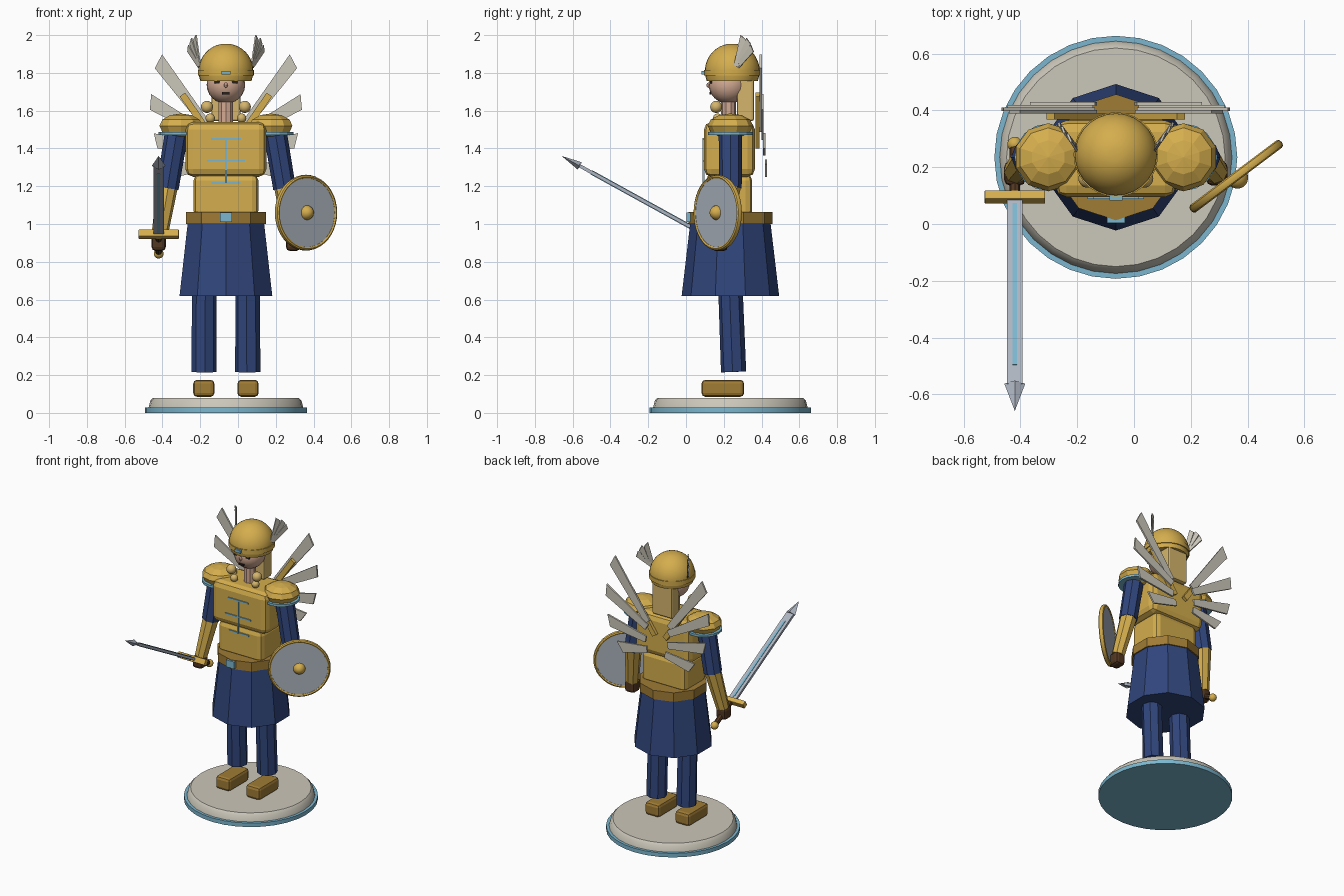
import bpy, bmesh, math
from mathutils import Vector, Matrix

if "Cube" in bpy.data.objects:
    bpy.data.objects.remove(bpy.data.objects["Cube"])

CX, CY = -0.064, 0.235  # figure axis; x values below are measured from it


def material(name, r, g, b):
    m = bpy.data.materials.new(name)
    m.use_nodes = True
    m.diffuse_color = (r, g, b, 1)
    m.node_tree.nodes["Principled BSDF"].inputs["Base Color"].default_value = (r, g, b, 1)
    return m


GOLD = material("gold", .66, .42, .075)
BRONZE = material("dark gold", .35, .2, .035)
NAVY = material("navy cloth", .03, .06, .2)
SKY = material("pale blue trim", .2, .47, .62)
STONE = material("pale stone", .6, .57, .49)
STEEL = material("steel", .42, .46, .53)
SKIN = material("skin", .65, .4, .29)
HAIR = material("blond hair", .66, .46, .15)
LEATHER = material("brown leather", .085, .038, .015)
DARK = material("dark features", .02, .014, .012)


def finish(name, bm, mat, matrix, smooth=False, bevel=0):
    bmesh.ops.recalc_face_normals(bm, faces=bm.faces)
    mesh = bpy.data.meshes.new(name)
    bm.to_mesh(mesh)
    bm.free()
    mesh.materials.append(mat)
    obj = bpy.data.objects.new(name, mesh)
    bpy.context.collection.objects.link(obj)
    obj.matrix_world = Matrix.Translation((CX, 0, 0)) @ matrix
    if bevel:
        mod = obj.modifiers.new("soft edges", 'BEVEL')
        mod.width, mod.segments = bevel, 2
    if smooth:
        bpy.ops.object.select_all(action='DESELECT')
        obj.select_set(True)
        bpy.context.view_layer.objects.active = obj
        bpy.ops.object.shade_smooth_by_angle(angle=math.radians(35))
    return obj


def frame(center, axis=(0, 0, 1)):
    """Matrix whose local z runs along the axis."""
    axis = Vector(axis)
    if axis.x == axis.y == 0:
        return Matrix.Translation(center)
    return Matrix.Translation(center) @ axis.to_track_quat('Z', 'Y').to_matrix().to_4x4()


def lathe(name, profile, sides, mat, matrix, smooth=False):
    """Turn (radius, height) points around local z."""
    bm = bmesh.new()
    verts = [bm.verts.new((0, r, z)) for r, z in profile]
    edges = [bm.edges.new(pair) for pair in zip(verts, verts[1:])]
    bmesh.ops.spin(bm, geom=verts + edges, cent=(0, 0, 0), axis=(0, 0, 1),
                   angle=math.tau, steps=sides)
    bmesh.ops.remove_doubles(bm, verts=bm.verts, dist=1e-5)
    return finish(name, bm, mat, matrix, smooth)


def drum(name, r0, r1, z0, z1, sides, mat, matrix, smooth=False):
    return lathe(name, [(0, z0), (r0, z0), (r1, z1), (0, z1)], sides, mat, matrix, smooth)


def limb(name, p, q, r0, r1, mat, sides=8):
    d = Vector(q) - Vector(p)
    return drum(name, r0, r1, 0, d.length, sides, mat, frame(p, d))


def ball(name, center, size, mat, seg=20, rings=12, smooth=True):
    bm = bmesh.new()
    bmesh.ops.create_uvsphere(bm, u_segments=seg, v_segments=rings, radius=1)
    return finish(name, bm, mat, Matrix.Translation(center) @ Matrix.Diagonal((*size, 1)), smooth)


def box(name, center, size, mat, bevel=0, matrix=Matrix()):
    bm = bmesh.new()
    bmesh.ops.create_cube(bm, size=1)
    bmesh.ops.scale(bm, vec=size, verts=bm.verts)
    return finish(name, bm, mat, matrix @ Matrix.Translation(center), bevel=bevel)


def feather(name, p, q, normal, width, thick, mat, taper=.6, slant=.035):
    """Flat slat from p to q, narrower at the root, with a slanted tip."""
    d = Vector(q) - Vector(p)
    length, d = d.length, d.normalized()
    n = Vector(normal)
    n = (n - d * n.dot(d)).normalized()
    u = n.cross(d)
    if u.z < 0:
        u = -u
    w = width / 2
    outline = [(0, -w * taper), (length - slant, -w), (length, w), (0, w * taper)]
    bm = bmesh.new()
    face = bm.faces.new([bm.verts.new(Vector(p) + d * a + u * b - n * thick / 2) for a, b in outline])
    out = bmesh.ops.extrude_face_region(bm, geom=[face])["geom"]
    bmesh.ops.translate(bm, vec=n * thick, verts=[v for v in out if isinstance(v, bmesh.types.BMVert)])
    return finish(name, bm, mat, Matrix())


axis = frame((0, CY, 0))

# Base
drum("base_trim", .428, .428, 0, .028, 32, SKY, axis, True)
lathe("base_stone", [(0, .025), (.41, .025), (.4, .065), (.385, .08), (0, .08)], 32, STONE, axis, True)

# Skirt, belt and torso
drum("skirt", .258, .212, .62, 1.01, 10, NAVY, axis)
drum("belt", .222, .222, 1.0, 1.063, 10, BRONZE, axis)
box("belt_buckle", (0, .018, 1.035), (.064, .03, .05), SKY)
box("abdomen", (0, .228, 1.15), (.344, .245, .23), GOLD, .035)
box("chest", (0, .23, 1.395), (.428, .27, .29), GOLD, .04)
for i, (z, y, w) in enumerate([(1.45, .093, .16), (1.335, .093, .2), (1.217, .104, .155)]):
    box(f"chest_trim_{i + 1}", (0, y, z), (w, .009, .01), SKY)
box("chest_trim_upright", (0, .093, 1.335), (.01, .009, .23), SKY)

# Head
drum("neck", .04, .04, 1.5, 1.68, 10, SKIN, frame((0, .225, 0)))
ball("head", (0, .225, 1.737), (.102, .105, .1), SKIN)
ball("nose", (0, .12, 1.735), (.01, .012, .014), SKIN, 8, 6)
box("mouth", (0, .128, 1.692), (.04, .009, .011), DARK)
box("back_hair", (0, .315, 1.66), (.155, .09, .23), HAIR, .012)

# Helmet: a round dome cut flat below its widest line
arc = [math.radians(-21 + 111 * i / 12) for i in range(13)]
dome = [(0, -.052)] + [(.145 * math.cos(a), .145 * math.sin(a)) for a in arc[:-1]] + [(0, .143)]
helm = frame((0, .245, 1.81))
lathe("helmet", dome, 28, GOLD, helm, True)
drum("helmet_band", .149, .149, -.025, .006, 28, GOLD, helm, True)
box("helmet_gem", (0, .093, 1.801), (.046, .02, .02), SKY)

# Parts found on both sides
for side, s in (("left", 1), ("right", -1)):
    box(f"{side}_foot", (s * .117, .195, .13), (.112, .225, .09), BRONZE, .02)
    limb(f"{side}_leg", (s * .116, .252, .217), (s * .114, .228, .85), .067, .064, NAVY)
    box(f"{side}_eye", (s * .045, .132, 1.75), (.032, .009, .014), DARK)
    ball(f"{side}_braid_upper", (s * .1, .16, 1.62), (.032,) * 3, HAIR)
    ball(f"{side}_braid_lower", (s * .083, .168, 1.56), (.025,) * 3, HAIR)

    # Shoulder and arm
    ball(f"{side}_pauldron", (s * .238, .235, 1.52), (.12, .12, .065), GOLD, 10, 6, False)
    drum(f"{side}_pauldron_trim", .119, .119, 1.47, 1.486, 16, SKY, frame((s * .238, .235, 0)))
    limb(f"{side}_upper_arm", (s * .258, .235, 1.5), (s * .31, .235, 1.19), .062, .06, NAVY)
    limb(f"{side}_forearm", (s * .308, .238, 1.21), (s * .352, .185, .935), .056, .043, GOLD)
    box(f"{side}_hand", (s * .356, .178, .9), (.075, .085, .085), LEATHER, .02)

    # Back wing
    for i, (angle, length, root, z) in enumerate(
            [(53, .47, .085, 1.5), (30, .38, .085, 1.465), (11, .31, .085, 1.385), (-10, .23, .07, 1.32)]):
        a = math.radians(angle)
        y = .396 + .009 * i
        feather(f"{side}_wing_feather_{i + 1}", (s * root, y, z),
                (s * (root + length * math.cos(a)), y, z + length * math.sin(a)),
                (0, 1, 0), .075, .012, STONE)
    feather(f"{side}_wing_strut", (s * .04, .378, 1.41), (s * .23, .38, 1.685),
            (0, 1, 0), .035, .022, GOLD, 1, 0)

    # Helmet wing
    for i, (x, y, z) in enumerate([(.165, .305, 1.995), (.188, .335, 1.975), (.203, .355, 1.935)]):
        feather(f"{side}_helmet_feather_{i + 1}", (s * .14, .265 + .004 * i, 1.835),
                (s * x, y, z), (s * .9, -.42, 0), .036, .008, STONE, .7, .015)

# Sword, modelled along local z from the grip
sword = frame((-.356, .178, .9), (0, -.876, .482))
ball("sword_pommel", sword @ Vector((0, 0, -.118)), (.026,) * 3, GOLD)
drum("sword_grip", .018, .018, -.11, .09, 8, LEATHER, sword)
box("sword_guard", (0, 0, .095), (.214, .04, .034), GOLD, .004, sword)
box("sword_blade", (0, 0, .475), (.056, .018, .75), STEEL, 0, sword)
box("sword_fuller", (0, 0, .45), (.015, .024, .65), SKY, 0, sword)
drum("sword_tip", .037, 0, .845, .955, 4, STEEL, sword @ Matrix.Diagonal((1, .6, 1, 1)))

# Shield, turned out toward the left
shield = frame((.424, .168, 1.06), (.6, -.8, 0))
drum("shield_face", .192, .192, -.01, .01, 40, STEEL, shield, True)
ring = [math.tau * i / 8 for i in range(9)]
lathe("shield_rim", [(.19 + .011 * math.cos(a), .016 * math.sin(a)) for a in ring], 40, GOLD, shield, True)
bosspts = [math.radians(15 * i) for i in range(7)]
lathe("shield_boss", [(0, 0)] + [(.04 * math.cos(a), .045 * math.sin(a)) for a in bosspts],
      20, GOLD, shield, True)
